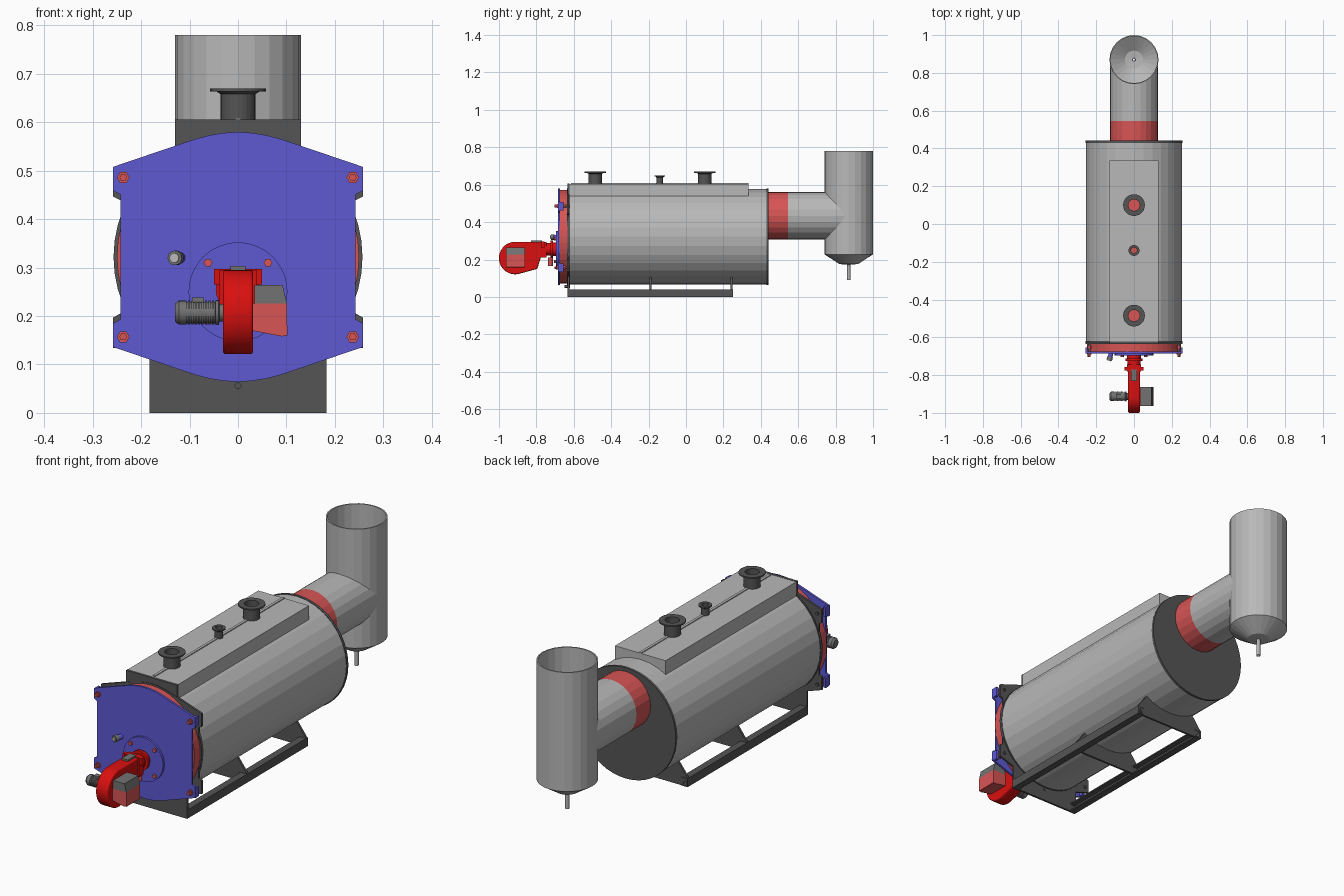
import bpy, bmesh
from math import sin, cos, pi, sqrt, radians

cube = bpy.data.objects.get("Cube")
if cube:
    bpy.data.objects.remove(cube, do_unlink=True)


def material(name, r, g, b):
    m = bpy.data.materials.new(name)
    m.use_nodes = True
    m.diffuse_color = (r, g, b, 1)
    m.node_tree.nodes["Principled BSDF"].inputs["Base Color"].default_value = (r, g, b, 1)
    return m


STEEL = material("light steel", 0.48, 0.48, 0.48)
DARK = material("dark steel", 0.09, 0.09, 0.09)
BLUE = material("blue paint", 0.11, 0.10, 0.65)
ROSE = material("soft red", 0.68, 0.09, 0.09)
RED = material("bright red", 0.70, 0.005, 0.005)
GREY = material("motor grey", 0.17, 0.17, 0.17)


def finish(name, bm, mat, smooth=False):
    bmesh.ops.remove_doubles(bm, verts=bm.verts, dist=1e-5)
    bmesh.ops.recalc_face_normals(bm, faces=bm.faces)
    me = bpy.data.meshes.new(name)
    bm.to_mesh(me)
    bm.free()
    me.materials.append(mat)
    ob = bpy.data.objects.new(name, me)
    bpy.context.collection.objects.link(ob)
    if smooth:
        bpy.ops.object.select_all(action="DESELECT")
        ob.select_set(True)
        bpy.context.view_layer.objects.active = ob
        bpy.ops.object.shade_smooth_by_angle(angle=radians(35))
    return ob


def lathe(name, profile, mat, axis="Y", loc=(0, 0, 0), seg=24, smooth=False):
    """Spin (radius, distance) points about an axis through loc."""
    bm = bmesh.new()
    rings = []
    for r, t in profile:
        ring = []
        for i in range(seg):
            c, s = r * cos(2 * pi * i / seg), r * sin(2 * pi * i / seg)
            p = {"X": (t, c, s), "Y": (c, t, s), "Z": (c, s, t)}[axis]
            ring.append(bm.verts.new([a + b for a, b in zip(p, loc)]))
        rings.append(ring)
    for a, b in zip(rings, rings[1:]):
        for i in range(seg):
            j = (i + 1) % seg
            bm.faces.new((a[i], a[j], b[j], b[i]))
    return finish(name, bm, mat, smooth)


def disc(name, r, a, b, mat, axis="Y", loc=(0, 0, 0), seg=24, smooth=False):
    return lathe(name, [(0, a), (r, a), (r, b), (0, b)], mat, axis, loc, seg, smooth)


def prism(name, outline, a, b, mat, axis="Y"):
    """Extrude an outline in the plane across an axis, from a to b."""
    bm = bmesh.new()
    place = {"X": lambda u, v, t: (t, u, v), "Y": lambda u, v, t: (u, t, v)}[axis]
    lo = [bm.verts.new(place(u, v, a)) for u, v in outline]
    hi = [bm.verts.new(place(u, v, b)) for u, v in outline]
    bm.faces.new(lo)
    bm.faces.new(hi)
    n = len(lo)
    for i in range(n):
        bm.faces.new((lo[i], lo[(i + 1) % n], hi[(i + 1) % n], hi[i]))
    return finish(name, bm, mat)


def box(name, x, y, z, mat):
    return prism(name, [(x[0], z[0]), (x[1], z[0]), (x[1], z[1]), (x[0], z[1])], *y, mat)


# Boiler shell
CZ, R = 0.322, 0.257
axis_loc = (0, 0, CZ)
disc("shell", R - 0.002, -0.62, 0.43, STEEL, loc=axis_loc, seg=32)
disc("rear_plate", R, 0.43, 0.442, DARK, loc=axis_loc, seg=48)
disc("front_ring", R, -0.634, -0.62, DARK, loc=axis_loc, seg=48)
disc("door_lining", 0.25, -0.675, -0.634, ROSE, loc=axis_loc, seg=48)

# Top walkway housing with a dark front plate and a seam
box("top_housing", (-0.13, 0.13), (-0.622, 0.335), (0.54, 0.605), STEEL)
box("top_housing_front", (-0.13, 0.13), (-0.634, -0.622), (0.5, 0.606), DARK)
box("top_seam", (-0.006, 0.006), (-0.615, 0.335), (0.605, 0.609), STEEL)

# Flanged nozzles on top
for name, y, r, top in (("front_nozzle", -0.485, 0.036, 0.67),
                        ("middle_nozzle", -0.14, 0.018, 0.65),
                        ("rear_nozzle", 0.1, 0.036, 0.67)):
    f, k = r * 1.6, r * 0.85
    lathe(name, [(r, 0.6), (r, top - 0.012), (r * 1.25, top - 0.006), (f, top - 0.006),
                 (f, top), (k, top), (k, 0.612)], DARK, "Z", (0, y, 0))
    disc(name + "_bore", k, 0.606, 0.613, ROSE, "Z", (0, y, 0))

# Front door and the matching frame behind it
quarter = [(0, 0.258), (0.03, 0.256), (0.06, 0.251), (0.09, 0.243),
           (0.258, 0.186), (0.258, 0.137), (0.243, 0.129)]


def door_outline(extra=0):
    q = quarter[:5] + [(x, z - extra) for x, z in quarter[5:]]
    right = q + [(x, -z) for x, z in reversed(q)]
    left = [(-x, z) for x, z in reversed(right[1:-1])]
    return [(x, z + CZ) for x, z in right + left]


prism("door", door_outline(), -0.685, -0.675, BLUE)
prism("door_frame", door_outline(0.012), -0.636, -0.626, DARK)

# Corner hinges and clamps
for side in (-1, 1):
    for z in (0.157, 0.486):
        x = side * 0.237
        xs = sorted((side * 0.247, side * 0.258))
        box("hinge_cheek", xs, (-0.677, -0.655), (z - 0.023, z + 0.022), BLUE)
        disc("hinge_pin", 0.007, -0.7, -0.62, DARK, loc=(x, 0, z), seg=12)
        disc("hinge_washer", 0.013, -0.691, -0.684, ROSE, loc=(x, 0, z), seg=6)
        disc("hinge_nut", 0.008, -0.704, -0.69, ROSE, loc=(x, 0, z), seg=6)
        disc("hinge_rear_nut", 0.012, -0.66, -0.645, ROSE, loc=(x, 0, z), seg=6)

# Burner mounting plate with bolts, sight glass
disc("burner_plate", 0.102, -0.695, -0.684, BLUE, loc=(0, 0, 0.25), seg=48)
for x in (-0.062, 0.062):
    for z in (0.19, 0.31):
        disc("plate_bolt", 0.009, -0.705, -0.694, ROSE, loc=(x, 0, z), seg=6)
for name, r, a, b, mat in (("sight_tube", 0.012, 0, -0.03, BLUE),
                           ("sight_collar", 0.015, -0.025, -0.042, GREY),
                           ("sight_lens", 0.010, -0.041, -0.046, STEEL)):
    glass = disc(name, r, a, b, mat, seg=16)
    glass.location = (-0.12, -0.68, 0.32)
    glass.rotation_euler = (0, 0, radians(-15))

# Burner fan casing: scroll with an outlet toward the door
by, bz, br = -0.913, 0.208, 0.087
scroll = [(by + br * cos(radians(a)), bz + br * sin(radians(a))) for a in range(90, 296, 8)]
scroll += [(-0.795, 0.15), (-0.775, 0.215), (-0.757, 0.285), (-0.765, 0.295)]
casing = prism("fan_casing", scroll, -0.031, 0.031, RED, "X")
bev = casing.modifiers.new("round", "BEVEL")
bev.width, bev.segments, bev.limit_method, bev.angle_limit = 0.02, 4, "ANGLE", radians(50)
for p in casing.data.polygons:
    p.use_smooth = len(p.vertices) == 4
box("casing_flange", (-0.05, 0.05), (-0.775, -0.757), (0.265, 0.297), RED)
box("casing_throat", (-0.038, 0.038), (-0.78, -0.745), (0.21, 0.295), RED)
box("casing_hatch", (-0.016, 0.016), (-0.83, -0.77), (0.294, 0.303), GREY)
lathe("blast_tube", [(0, -0.75), (0.034, -0.75), (0.034, -0.725), (0.046, -0.725),
                     (0.046, -0.712), (0.036, -0.712), (0.036, -0.69)], RED,
      loc=(0, 0, 0.255), smooth=True)
disc("gas_valve", 0.013, 0.165, 0.21, ROSE, "Z", (0, -0.725, 0), 12)

# Fan motor with cooling fins
fins = []
for i in range(9):
    t = -0.11 + i * 0.007
    fins += [(0.025, t), (0.025, t + 0.004), (0.022, t + 0.004), (0.022, t + 0.007)]
lathe("fan_motor", [(0, -0.13), (0.018, -0.13), (0.025, -0.122), (0.025, -0.112)] + fins
      + [(0.026, -0.046), (0.026, -0.04), (0.018, -0.038), (0.018, -0.025)],
      GREY, "X", (0, by, 0.207), 20, True)
box("motor_terminal", (-0.095, -0.07), (by - 0.012, by + 0.012), (0.228, 0.238), GREY)

# Burner control box, grey cover over a red base
prism("control_base", [(0.028, 0.17), (0.09, 0.158), (0.102, 0.16), (0.101, 0.226),
                       (0.028, 0.226)], -0.963, -0.862, ROSE)
prism("control_cover", [(0.034, 0.226), (0.101, 0.226), (0.092, 0.264), (0.034, 0.264)],
      -0.963, -0.862, GREY)

# Base frame: side channels, cross saddles and front plate
for s in (-1, 1):
    o, w, t = s * 0.183, s * 0.15, s * 0.175
    prism("base_channel", [(o, 0), (w, 0), (w, 0.006), (t, 0.006), (t, 0.034),
                           (w, 0.034), (w, 0.04), (o, 0.04)], -0.63, 0.25, DARK)


def saddle(name, y, top_x):
    a = [-top_x + 2 * top_x * i / 12 for i in range(13)]
    arc = [(x, CZ + 0.004 - sqrt(R * R - x * x)) for x in a]
    prism(name, [(0.183, 0.04), (0.15, 0.0), (-0.15, 0.0), (-0.183, 0.04)] + arc,
          y - 0.005, y + 0.005, DARK)


saddle("middle_saddle", -0.19, 0.133)
saddle("rear_saddle", 0.243, 0.133)
box("front_saddle", (-0.183, 0.183), (-0.634, -0.624), (0, 0.15), DARK)
disc("drain", 0.007, -0.65, -0.62, DARK, loc=(0, 0, 0.056), seg=12)

# Flue: red connector, horizontal duct mitred into the stack
FZ, FR, SY, SR = 0.434, 0.128, 0.87, 0.13
disc("flue_connector", FR, 0.442, 0.545, ROSE, loc=(0, 0, FZ))
duct = lathe("flue_duct", [(FR, 0.545), (FR, 0.8)], STEEL, loc=(0, 0, FZ))
for v in duct.data.vertices:
    if v.co.y > 0.7:
        v.co.y = SY - sqrt(SR * SR - v.co.x ** 2)

# Stack with an open top, conical sump and drain pipe
lathe("stack", [(SR, 0.24), (SR, 0.78), (SR - 0.006, 0.78), (SR - 0.006, 0.24)],
      STEEL, "Z", (0, SY, 0))
lathe("stack_sump", [(SR - 0.005, 0.25), (SR, 0.25), (SR, 0.228), (0.05, 0.176), (0.008, 0.172),
                     (0.008, 0.178), (0.048, 0.182), (SR - 0.005, 0.234)],
      STEEL, "Z", (0, SY, 0))
lathe("sump_drain", [(0.009, 0.176), (0.009, 0.09), (0.006, 0.09), (0.006, 0.176)],
      STEEL, "Z", (0, SY, 0), 12)
